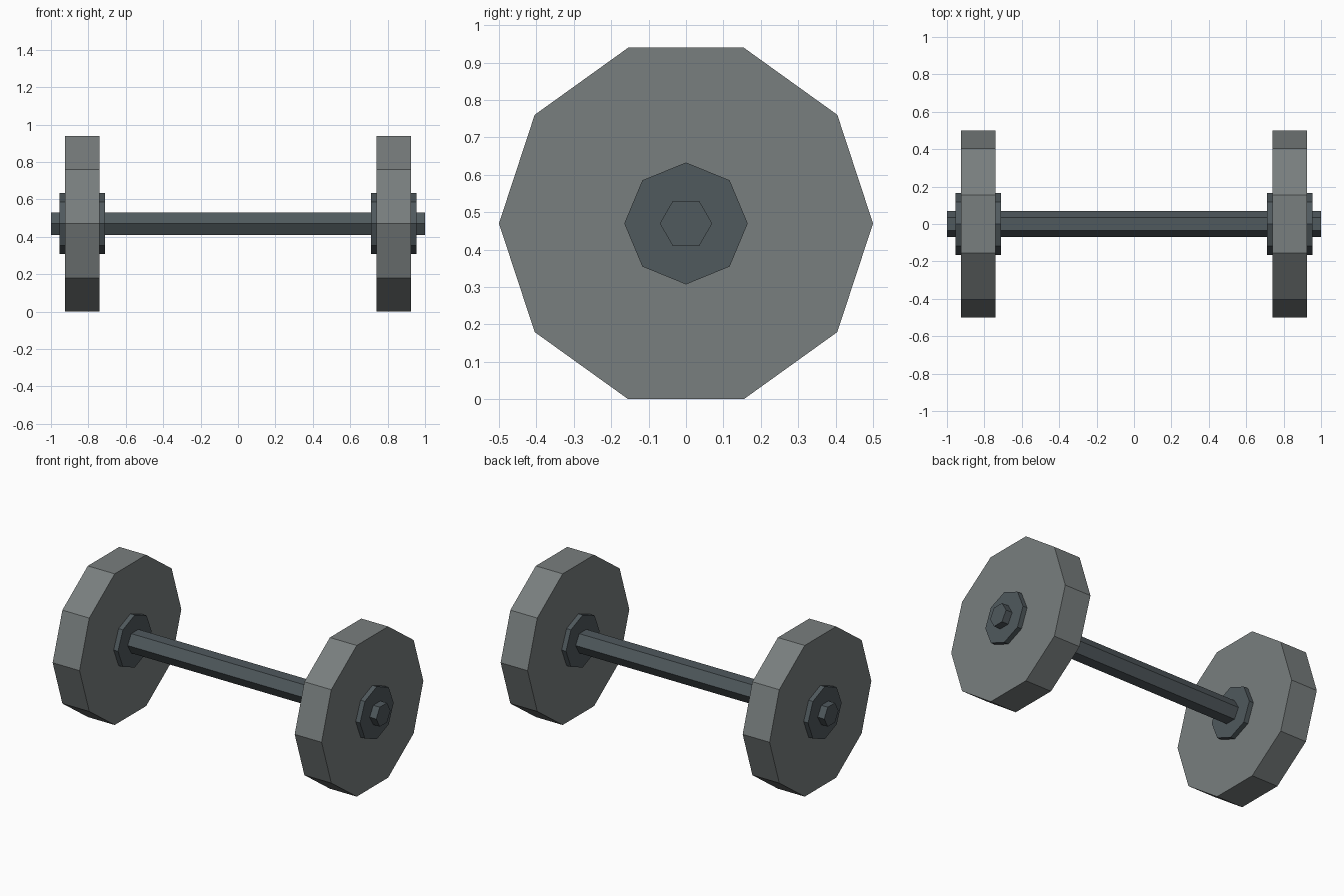
import bpy
from math import pi

if "Cube" in bpy.data.objects:
    bpy.data.objects.remove(bpy.data.objects["Cube"])

AXIS_Z = 0.47    # height of the bar axis
SQUASH = 0.988   # round parts are very slightly lower than wide


def material(name, color):
    mat = bpy.data.materials.new(name)
    mat.diffuse_color = color
    mat.use_nodes = True
    mat.node_tree.nodes["Principled BSDF"].inputs["Base Color"].default_value = mat.diffuse_color
    return mat


def prism(name, sides, radius, x0, x1, squash, mat):
    """Flat-faced prism along x, with one corner on the y axis."""
    bpy.ops.mesh.primitive_cylinder_add(
        vertices=sides, radius=radius, depth=x1 - x0,
        location=((x0 + x1) / 2, 0, AXIS_Z), rotation=(0, pi / 2, 0))
    obj = bpy.context.object
    obj.name = name
    obj.scale.x = squash
    obj.data.materials.append(mat)
    bpy.ops.object.transform_apply(location=False, rotation=True, scale=True)
    return obj


plate_grey = material("plate_grey", (0.19, 0.21, 0.21, 1))
steel_grey = material("steel_grey", (0.08, 0.10, 0.11, 1))

# Hexagonal bar through the whole length
prism("bar", 6, 0.07, -1.0, 1.0, 1.0, steel_grey)

# Weight plate and collar at each end
for side, s in (("left", -1), ("right", 1)):
    for part, sides, radius, inner, outer, mat in (
            ("weight_plate", 10, 0.5, 0.74, 0.925, plate_grey),
            ("collar", 8, 0.165, 0.71, 0.955, steel_grey)):
        x0, x1 = sorted((s * inner, s * outer))
        prism(f"{part}_{side}", sides, radius, x0, x1, SQUASH, mat)
